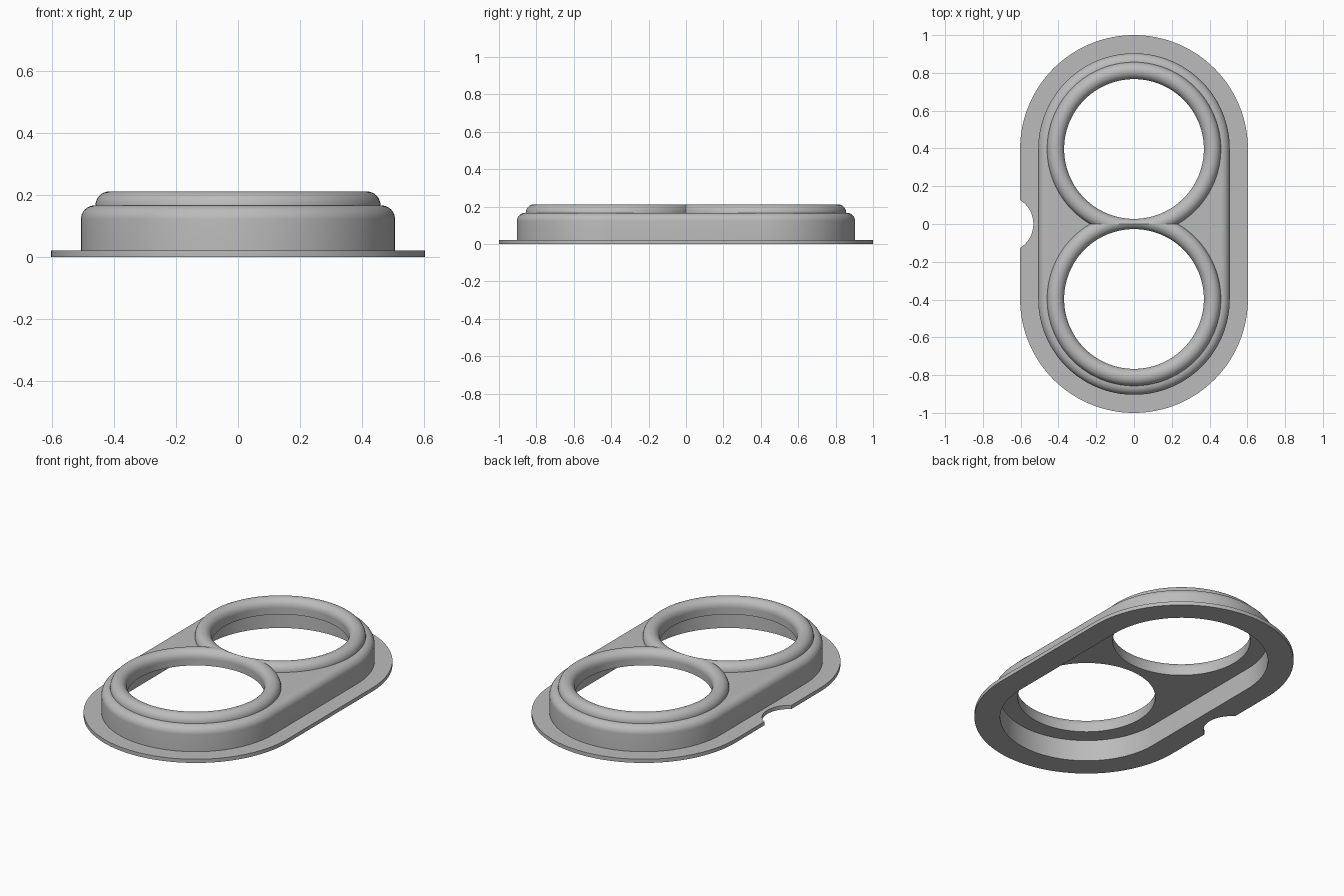
import bpy, bmesh, math

if "Cube" in bpy.data.objects:
    bpy.data.objects.remove(bpy.data.objects["Cube"])

CY = 0.397            # distance of each ring centre from the middle
HOLE_R, RING_R = 0.37, 0.46
TOP = 0.167           # height of the housing top
FILLET = 0.045
SEG = 128

grey = bpy.data.materials.new("plain grey")
grey.diffuse_color = (0.5, 0.5, 0.5, 1)
grey.use_nodes = True
grey.node_tree.nodes["Principled BSDF"].inputs["Base Color"].default_value = grey.diffuse_color


def make(name, bm):
    bmesh.ops.recalc_face_normals(bm, faces=bm.faces[:])
    me = bpy.data.meshes.new(name)
    bm.to_mesh(me)
    bm.free()
    ob = bpy.data.objects.new(name, me)
    bpy.context.collection.objects.link(ob)
    me.materials.append(grey)
    return ob


def smooth(ob):
    bpy.ops.object.select_all(action='DESELECT')
    ob.select_set(True)
    bpy.context.view_layer.objects.active = ob
    bpy.ops.object.shade_smooth_by_angle(angle=math.radians(30))
    for p in ob.data.polygons:      # keep flat decks flat
        if abs(p.normal.z) > 0.999:
            p.use_smooth = False


def bridge(bm, a, b):
    n = len(a)
    for i in range(n):
        j = (i + 1) % n
        bm.faces.new((a[i], a[j], b[j], b[i]))


def stadium(bm, r, z):
    """Slot-shaped loop with round ends along y."""
    half = SEG // 2
    loop = []
    for start, cy in ((0, CY), (math.pi, -CY)):
        for i in range(half + 1):
            t = start + math.pi * i / half
            loop.append(bm.verts.new((r * math.cos(t), cy + r * math.sin(t), z)))
    return loop


def cylinder(name, x, y, r, z0, z1):
    bm = bmesh.new()
    loops = [[bm.verts.new((x + r * math.cos(2 * math.pi * i / SEG),
                            y + r * math.sin(2 * math.pi * i / SEG), z))
              for i in range(SEG)] for z in (z0, z1)]
    bridge(bm, *loops)
    for lp in loops:
        bm.faces.new(lp)
    return make(name, bm)


def cut(ob, cutter):
    mod = ob.modifiers.new("cut", 'BOOLEAN')
    mod.operation, mod.solver, mod.object = 'DIFFERENCE', 'EXACT', cutter
    bpy.context.view_layer.objects.active = ob
    bpy.ops.object.modifier_apply(modifier=mod.name)
    bpy.data.objects.remove(cutter)


# Housing: cavity, flange, wall and rounded shoulder in one profile
profile = [(0.465, 0.125), (0.465, 0), (0.603, 0), (0.603, 0.022), (0.507, 0.022)]
for i in range(9):
    a = math.pi / 2 * i / 8
    profile.append((0.507 - FILLET + FILLET * math.cos(a),
                    TOP - FILLET + FILLET * math.sin(a)))
bm = bmesh.new()
loops = [stadium(bm, r, z) for r, z in profile]
for a, b in zip(loops, loops[1:]):
    bridge(bm, a, b)
bm.faces.new(loops[0])
bm.faces.new(loops[-1])
housing = make("housing", bm)

# Two round openings and the side notch in the flange
for s in (1, -1):
    cut(housing, cylinder("opening_cutter", 0, s * CY, HOLE_R, 0.06, 0.3))
cut(housing, cylinder("notch_cutter", -0.683, 0, 0.15, -0.1, 0.08))
smooth(housing)

# Rounded rims around the openings, meeting at the middle plane
for s, name in ((1, "back_rim"), (-1, "front_rim")):
    bm = bmesh.new()
    mid = (RING_R + HOLE_R) / 2
    rings = []
    for k in range(17):
        a = math.pi * k / 16
        r, z = mid + FILLET * math.cos(a), TOP + FILLET * math.sin(a)
        rings.append([bm.verts.new((r * math.cos(2 * math.pi * i / SEG),
                                    s * CY + r * math.sin(2 * math.pi * i / SEG), z))
                      for i in range(SEG)])
    for a, b in zip(rings, rings[1:]):
        bridge(bm, a, b)
    bmesh.ops.bisect_plane(bm, geom=bm.verts[:] + bm.edges[:] + bm.faces[:],
                           plane_co=(0, 0, 0), plane_no=(0, -s, 0), clear_outer=True)
    rim = make(name, bm)
    # open strip: make sure the normals point outwards
    top = max(rim.data.polygons, key=lambda p: p.center.z)
    if top.normal.z < 0:
        rim.data.flip_normals()
    smooth(rim)
